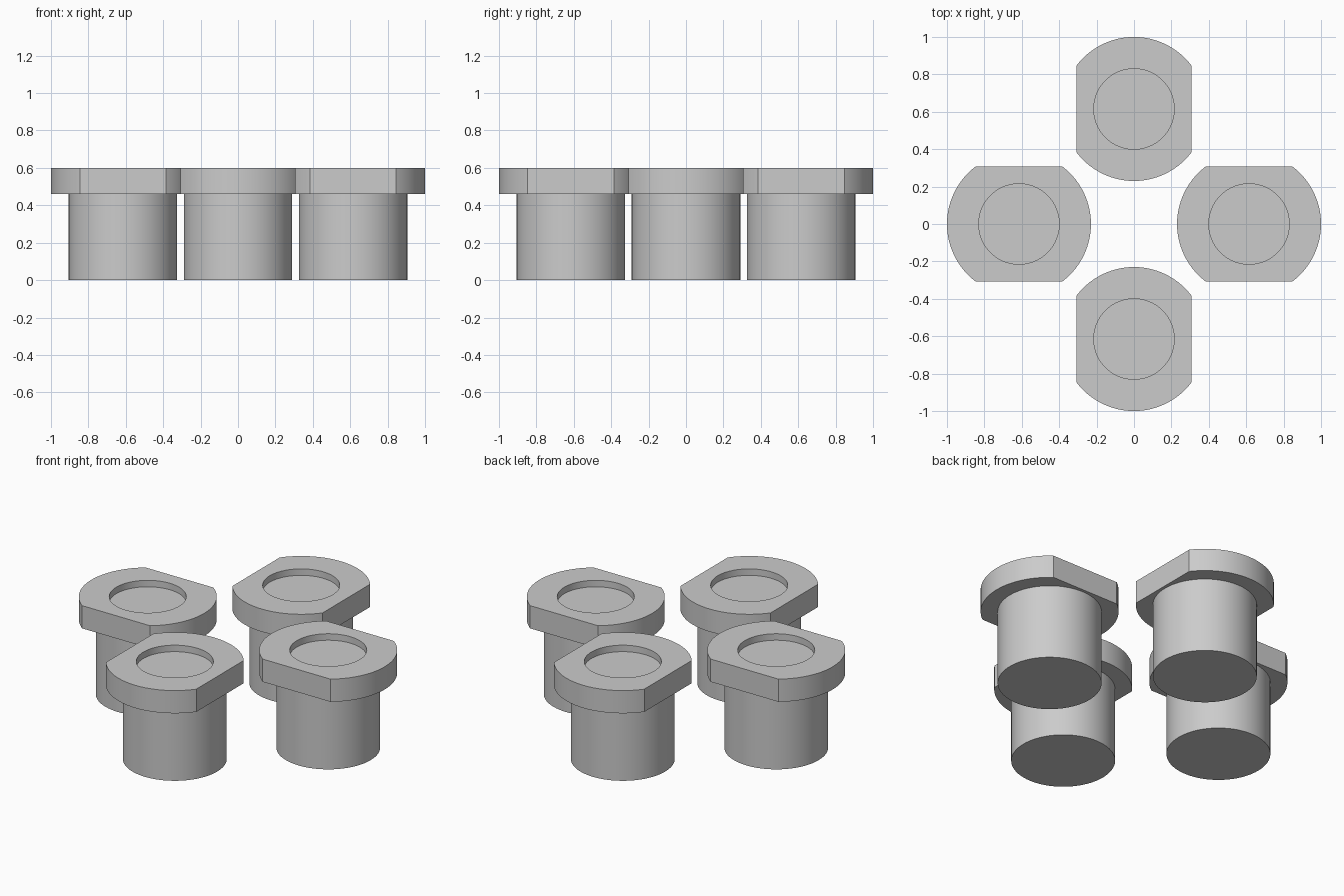
import bpy, bmesh
from math import pi, cos, sin, radians
from mathutils import Matrix

cube = bpy.data.objects.get("Cube")
if cube:
    bpy.data.objects.remove(cube)

grey = bpy.data.materials.new("plain grey")
grey.use_nodes = True
colour = (0.6, 0.6, 0.6, 1)
grey.diffuse_color = colour
grey.node_tree.nodes["Principled BSDF"].inputs["Base Color"].default_value = colour

STEM_R, FLANGE_R, RECESS_R = 0.29, 0.385, 0.215
FLANGE_Z, TOP_Z, RECESS_Z = 0.46, 0.60, 0.56
FLAT = 0.308
OFFSET = 1 - FLANGE_R
SEGMENTS = 96


def plug_mesh():
    """Stem, flange and round recess turned from one profile, then two flats cut."""
    profile = [(0, 0), (STEM_R, 0), (STEM_R, FLANGE_Z), (FLANGE_R, FLANGE_Z),
               (FLANGE_R, TOP_Z), (RECESS_R, TOP_Z), (RECESS_R, RECESS_Z), (0, RECESS_Z)]
    bm = bmesh.new()
    verts = [bm.verts.new((r, 0, z)) for r, z in profile]
    edges = [bm.edges.new(pair) for pair in zip(verts, verts[1:])]
    bmesh.ops.spin(bm, geom=verts + edges, cent=(0, 0, 0), axis=(0, 0, 1),
                   angle=2 * pi, steps=SEGMENTS)
    bmesh.ops.remove_doubles(bm, verts=bm.verts, dist=0.0001)
    # Flats on both sides of the flange
    for side in (-1, 1):
        cut = bmesh.ops.bisect_plane(bm, geom=bm.verts[:] + bm.edges[:] + bm.faces[:],
                                     plane_co=(side * FLAT, 0, 0), plane_no=(side, 0, 0),
                                     clear_outer=True)
        rim = [e for e in bm.edges if e.is_boundary]
        bmesh.ops.holes_fill(bm, edges=rim, sides=0)
    bmesh.ops.recalc_face_normals(bm, faces=bm.faces)
    mesh = bpy.data.meshes.new("flanged_plug")
    bm.to_mesh(mesh)
    bm.free()
    mesh.materials.append(grey)
    return mesh


# Four plugs in a cross, flats parallel to the arm each one stands on
for i, name in enumerate(("left", "back", "right", "front")):
    a = i * pi / 2
    plug = bpy.data.objects.new(name + "_plug", plug_mesh())
    bpy.context.collection.objects.link(plug)
    plug.data.transform(Matrix.Rotation(a + pi / 2, 4, "Z"))
    plug.location = (OFFSET * cos(a), OFFSET * sin(a), 0)
    bpy.ops.object.select_all(action="DESELECT")
    plug.select_set(True)
    bpy.context.view_layer.objects.active = plug
    bpy.ops.object.shade_smooth_by_angle(angle=radians(30))
